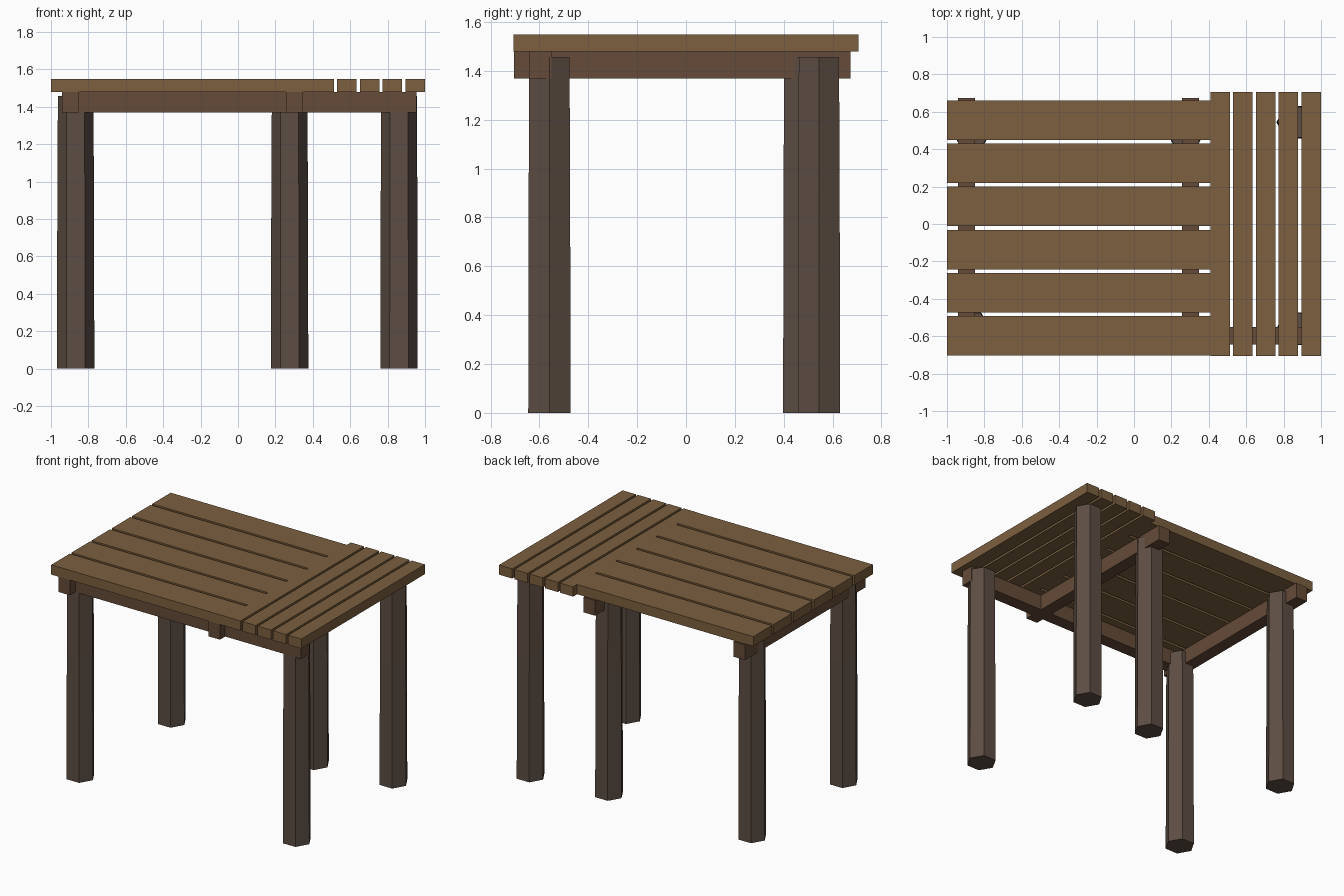
import bpy, bmesh, math

if "Cube" in bpy.data.objects:
    bpy.data.objects.remove(bpy.data.objects["Cube"])


def material(name, color):
    m = bpy.data.materials.new(name)
    m.diffuse_color = (*color, 1)
    m.use_nodes = True
    m.node_tree.nodes["Principled BSDF"].inputs["Base Color"].default_value = m.diffuse_color
    return m


plank_mat = material("plank wood", (0.20, 0.115, 0.05))
rail_mat = material("rail wood", (0.13, 0.07, 0.04))
leg_mat = material("leg wood", (0.11, 0.075, 0.056))


def add_object(name, bm, mat):
    bmesh.ops.recalc_face_normals(bm, faces=bm.faces)
    mesh = bpy.data.meshes.new(name)
    bm.to_mesh(mesh)
    bm.free()
    mesh.materials.append(mat)
    ob = bpy.data.objects.new(name, mesh)
    bpy.context.collection.objects.link(ob)


def box(name, x, y, z, mat):
    bm = bmesh.new()
    bmesh.ops.create_cube(bm, size=1)
    for v in bm.verts:
        v.co = [(r[0] + r[1]) / 2 + c * (r[1] - r[0]) for r, c in zip((x, y, z), v.co)]
    add_object(name, bm, mat)


def leg(name, x, y):
    # hexagonal post with a slight taper and a ring part way up
    bm = bmesh.new()
    rings = []
    for z, r in ((0, 0.1), (0.91, 0.098), (1.457, 0.095)):
        rings.append([bm.verts.new((x + r * math.cos(i * math.pi / 3),
                                    y + r * math.sin(i * math.pi / 3), z)) for i in range(6)])
    for a, b in zip(rings, rings[1:]):
        for i in range(6):
            j = (i + 1) % 6
            bm.faces.new((a[i], a[j], b[j], b[i]))
    bm.faces.new(rings[0])
    bm.faces.new(rings[-1])
    add_object(name, bm, leg_mat)


TOP = (1.478, 1.548)
RAIL = (1.368, 1.478)

# long planks
for i in range(6):
    y = -0.703 + i * 0.2305
    box(f"long_plank_{i + 1}", (-1, 0.408), (y, y + 0.211), TOP, plank_mat)

# cross planks at the right end
for i in range(5):
    x = 0.408 + i * 0.1217
    box(f"cross_plank_{i + 1}", (x, x + 0.105), (-0.705, 0.705), TOP, plank_mat)

# support rails
box("left_rail", (-0.942, -0.85), (-0.703, 0.673), RAIL, rail_mat)
box("middle_rail", (0.256, 0.348), (-0.703, 0.673), RAIL, rail_mat)
box("front_rail", (-0.9, 0.955), (-0.643, -0.55), RAIL, rail_mat)

# legs
leg("front_left_leg", -0.868, -0.559)
leg("front_right_leg", 0.861, -0.559)
leg("back_left_leg", -0.868, 0.484)
leg("back_middle_leg", 0.276, 0.484)
leg("back_right_leg", 0.861, 0.544)
